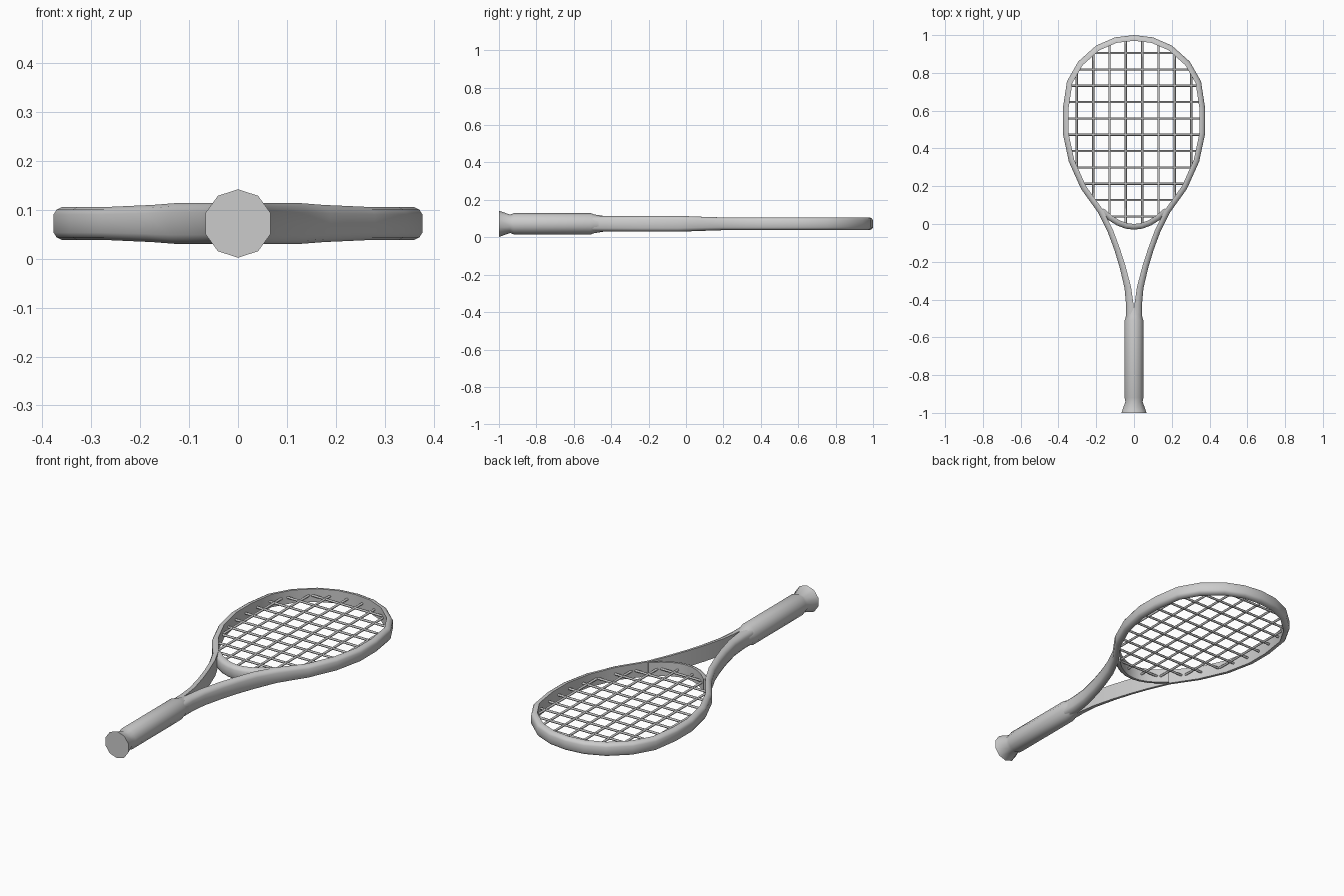
import bpy, bmesh, math
from mathutils import Vector

cube = bpy.data.objects.get("Cube")
if cube:
    bpy.data.objects.remove(cube)

MID = 0.072  # height of the racket's centre plane


def make_material(name, value):
    mat = bpy.data.materials.new(name)
    mat.use_nodes = True
    color = (value, value, value, 1)
    mat.diffuse_color = color
    mat.node_tree.nodes["Principled BSDF"].inputs["Base Color"].default_value = color
    return mat


grey = make_material("light grey", 0.6)


def loft(name, rings, smooth=40):
    """Skin a list of equal-sized point rings and cap both ends."""
    bm = bmesh.new()
    loops = [[bm.verts.new(p) for p in ring] for ring in rings]
    n = len(loops[0])
    for a, b in zip(loops, loops[1:]):
        for i in range(n):
            j = (i + 1) % n
            bm.faces.new((a[i], a[j], b[j], b[i]))
    bm.faces.new(loops[0])
    bm.faces.new(loops[-1])
    bmesh.ops.recalc_face_normals(bm, faces=bm.faces)
    mesh = bpy.data.meshes.new(name)
    bm.to_mesh(mesh)
    bm.free()
    mesh.materials.append(grey)
    obj = bpy.data.objects.new(name, mesh)
    bpy.context.collection.objects.link(obj)
    bpy.ops.object.select_all(action='DESELECT')
    obj.select_set(True)
    bpy.context.view_layer.objects.active = obj
    bpy.ops.object.shade_smooth_by_angle(angle=math.radians(smooth))
    return obj


# Beam section: flat on the inside, rounded on the outside (depth, height)
half = [(1, 1), (0.6, 1), (0.2, 0.83), (0, 0.55)]
SECTION = half + [(d, -h) for d, h in reversed(half)]


def sweep_beam(name, path, side):
    """Sweep the section along (x, y, width, half height) outer-edge points."""
    rings = []
    for i, (x, y, w, h) in enumerate(path):
        a, b = path[max(i - 1, 0)], path[min(i + 1, len(path) - 1)]
        t = Vector((b[0] - a[0], b[1] - a[1])).normalized()
        inward = Vector((-t.y, t.x)) * side
        rings.append([(x + inward.x * d * w, y + inward.y * d * w, MID + h * s)
                      for d, s in SECTION])
    return loft(name, rings)


# Hoop and the two throat arms as one continuous bent beam
right_half = [(0.042, -0.5, 0.041, 0.042), (0.042, -0.43, 0.04, 0.042),
              (0.05, -0.34, 0.035, 0.042), (0.076, -0.23, 0.032, 0.042),
              (0.103, -0.14, 0.03, 0.042), (0.14, -0.04, 0.03, 0.042),
              (0.19, 0.06, 0.03, 0.038), (0.28, 0.185, 0.03, 0.034),
              (0.345, 0.33, 0.03, 0.034), (0.377, 0.48, 0.03, 0.034),
              (0.377, 0.61, 0.03, 0.034), (0.355, 0.755, 0.03, 0.034),
              (0.295, 0.86, 0.03, 0.034), (0.2, 0.945, 0.03, 0.034),
              (0.1, 0.988, 0.03, 0.034)]
mirrored = [(-x, y, w, h) for x, y, w, h in reversed(right_half)]
sweep_beam("frame_hoop", right_half + [(0, 1, 0.03, 0.034)] + mirrored, 1)

# Curved bridge closing the bottom of the hoop
bridge = [(0.18 * k / 4, -0.03 + 0.09 * (abs(k) / 4) ** 2, 0.03, 0.036)
          for k in range(-4, 5)]
sweep_beam("throat_bridge", bridge, 1)


# Ten-sided grip with a flared butt: (y, x radius, z radius)
def grip_ring(y, rx, rz):
    return [(rx * math.sin(k * math.tau / 10), y, MID + rz * math.cos(k * math.tau / 10))
            for k in range(10)]


loft("grip", [grip_ring(*r) for r in (
    (-1, 0.07, 0.07), (-0.94, 0.048, 0.049), (-0.92, 0.052, 0.057),
    (-0.51, 0.052, 0.057), (-0.49, 0.046, 0.05), (-0.44, 0.042, 0.042))])

# Strings run between the points where they meet the hoop
outline = [(x - 0.015, y) for x, y, w, h in right_half[5:]] + [(0, 0.985)]


def half_width(y):
    for (x0, y0), (x1, y1) in zip(outline, outline[1:]):
        if y0 <= y <= y1:
            return x0 + (x1 - x0) * (y - y0) / (y1 - y0)


def string_bar(name, start, end, r=0.006):
    t = (end - start).normalized()
    u = Vector((-t.y, t.x, 0))
    ring = [u * r * math.cos(k * math.tau / 6) + Vector((0, 0, r * math.sin(k * math.tau / 6)))
            for k in range(6)]
    loft(name, [[start + p for p in ring], [end + p for p in ring]], 70)


PITCH = 0.0865
for i in range(11):
    y = 0.905 - PITCH * i
    x = half_width(y)
    string_bar(f"cross_string_{i + 1}", Vector((-x, y, MID)), Vector((x, y, MID)))

for i in range(8):
    x = (i - 3.5) * PITCH
    # Sample the hoop opening to find where this string begins and ends
    inside = [k / 200 for k in range(-4, 197) if half_width(k / 200) >= abs(x)]
    low = max(inside[0], -0.015 + 0.09 * (x / 0.18) ** 2 if abs(x) < 0.18 else inside[0])
    string_bar(f"main_string_{i + 1}", Vector((x, low, MID)), Vector((x, inside[-1], MID)))
